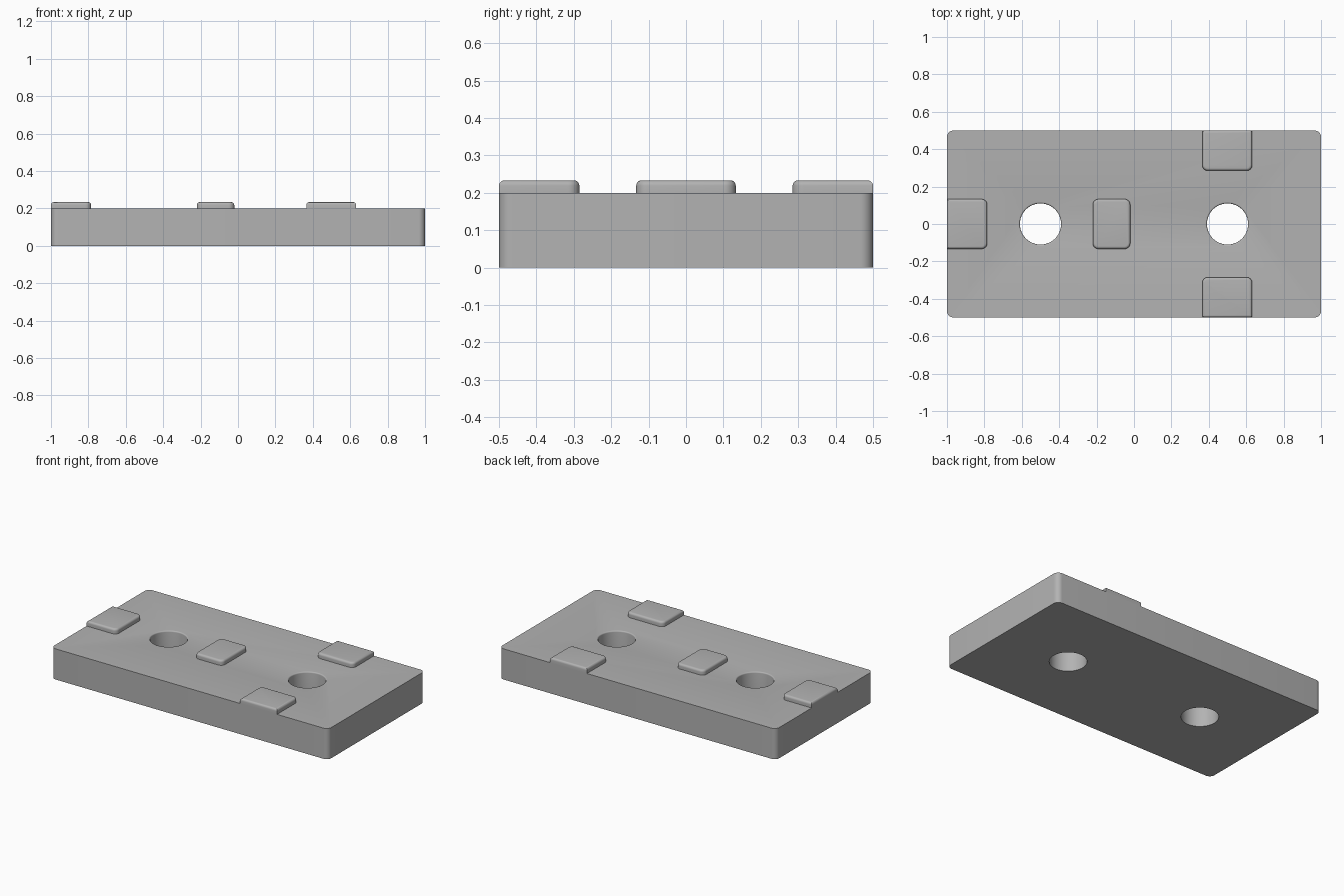
import bpy, bmesh, math

if "Cube" in bpy.data.objects:
    bpy.data.objects.remove(bpy.data.objects["Cube"], do_unlink=True)

PLATE_H, PAD_TOP = 0.2, 0.233
HALF_X, HALF_Y = 1.0, 0.5

grey = bpy.data.materials.new("plain grey")
grey.use_nodes = True
grey.diffuse_color = (0.45, 0.45, 0.45, 1)
grey.node_tree.nodes["Principled BSDF"].inputs["Base Color"].default_value = grey.diffuse_color


def add_object(name, bm):
    bmesh.ops.recalc_face_normals(bm, faces=bm.faces)
    mesh = bpy.data.meshes.new(name)
    bm.to_mesh(mesh)
    bm.free()
    mesh.materials.append(grey)
    obj = bpy.data.objects.new(name, mesh)
    bpy.context.collection.objects.link(obj)
    return obj


def activate(obj):
    bpy.ops.object.select_all(action='DESELECT')
    obj.select_set(True)
    bpy.context.view_layer.objects.active = obj


def rounded_block(name, x, y, z, corner, top=0):
    """Box between paired limits; corners lying on the plate border stay sharp when top > 0."""
    bm = bmesh.new()
    bmesh.ops.create_cube(bm, size=1)
    for v in bm.verts:
        v.co = [lim[int(c > 0)] for lim, c in zip((x, y, z), v.co)]

    def is_corner(e):
        a, b = (v.co for v in e.verts)
        on_border = abs(a.x) > HALF_X - 1e-4 or abs(a.y) > HALF_Y - 1e-4
        return abs(a.z - b.z) > 1e-4 and not (top and on_border)

    bmesh.ops.bevel(bm, geom=[e for e in bm.edges if is_corner(e)], offset=corner,
                    segments=8, profile=0.5, affect='EDGES')
    if top:
        rim = [e for e in bm.edges if all(v.co.z > z[1] - 1e-4 for v in e.verts)]
        bmesh.ops.bevel(bm, geom=rim, offset=top, segments=5, profile=0.5, affect='EDGES')
    return add_object(name, bm)


def hole_cutter(x, radius=0.11, fillet=0.008, sides=64):
    """Round cutter that flares softly where it meets the top of the plate."""
    profile = [(radius, -0.05)]
    for i in range(6):
        a = math.pi / 2 * i / 5
        profile.append((radius + fillet * (1 - math.cos(a)), PLATE_H - fillet * (1 - math.sin(a))))
    profile.append((radius + fillet, PLATE_H + 0.05))
    bm = bmesh.new()
    rings = [[bm.verts.new((x + r * math.cos(math.tau * k / sides),
                            r * math.sin(math.tau * k / sides), z)) for k in range(sides)]
             for r, z in profile]
    for low, high in zip(rings, rings[1:]):
        for k in range(sides):
            n = (k + 1) % sides
            bm.faces.new((low[k], low[n], high[n], high[k]))
    bm.faces.new(rings[0])
    bm.faces.new(rings[-1])
    cutter = add_object("hole_cutter", bm)
    cutter.hide_render = True
    return cutter


# Base plate with two through holes
plate = rounded_block("base_plate", (-HALF_X, HALF_X), (-HALF_Y, HALF_Y), (0, PLATE_H), 0.035)
for hole_x in (-0.5, 0.5):
    cutter = hole_cutter(hole_x)
    mod = plate.modifiers.new("hole", 'BOOLEAN')
    mod.operation, mod.solver, mod.object = 'DIFFERENCE', 'EXACT', cutter
    activate(plate)
    bpy.ops.object.modifier_apply(modifier=mod.name)
    bpy.data.objects.remove(cutter, do_unlink=True)

# Raised pads, three of them flush with the plate edges
pads = {
    "right_pad": ((-HALF_X, -0.785), (-0.133, 0.133)),
    "centre_pad": ((-0.22, -0.02), (-0.133, 0.133)),
    "front_pad": ((0.365, 0.632), (-HALF_Y, -0.285)),
    "back_pad": ((0.365, 0.632), (0.285, HALF_Y)),
}
parts = [plate]
for name, (x, y) in pads.items():
    parts.append(rounded_block(name, x, y, (PLATE_H, PAD_TOP), 0.03, 0.014))

for part in parts:
    activate(part)
    bpy.ops.object.shade_smooth_by_angle(angle=math.radians(30))
